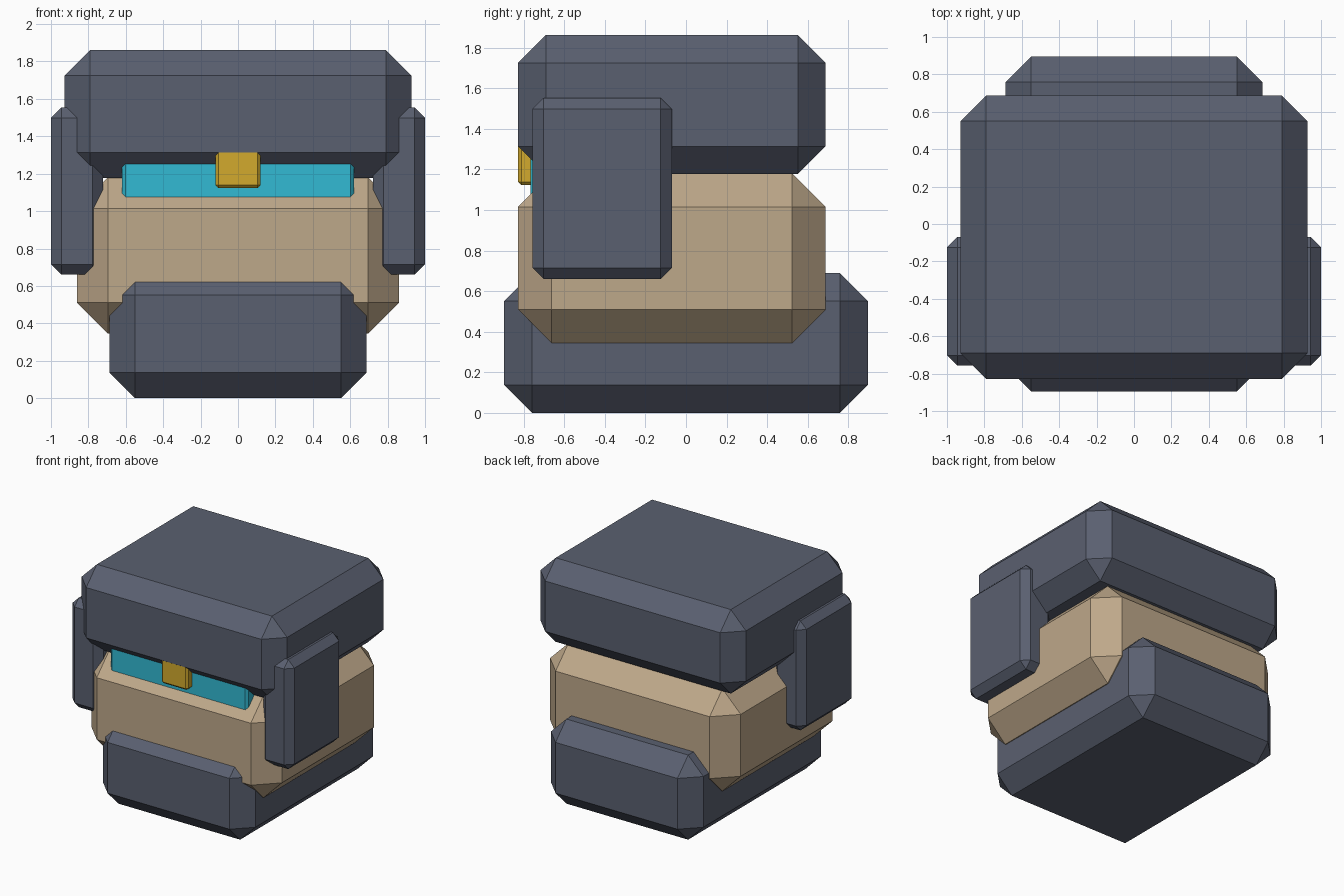
import bpy
import bmesh

if "Cube" in bpy.data.objects:
    bpy.data.objects.remove(bpy.data.objects["Cube"])


def srgb(r, g, b):
    def lin(c):
        c /= 255
        return c / 12.92 if c <= 0.04045 else ((c + 0.055) / 1.055) ** 2.4
    return (lin(r), lin(g), lin(b), 1.0)


def material(name, colour):
    m = bpy.data.materials.new(name)
    m.diffuse_color = srgb(*colour)
    m.use_nodes = True
    m.node_tree.nodes["Principled BSDF"].inputs["Base Color"].default_value = m.diffuse_color
    return m


slate = material("slate grey", (90, 96, 112))
tan = material("tan", (190, 168, 138))
cyan = material("cyan", (50, 186, 212))
gold = material("gold", (210, 170, 45))


def chamfered_box(name, x, y, z, chamfer, mat):
    """Box spanning the given (min, max) ranges with flat chamfered edges."""
    bm = bmesh.new()
    bmesh.ops.create_cube(bm, size=1)
    for v in bm.verts:
        for i, (lo, hi) in enumerate((x, y, z)):
            v.co[i] = lo if v.co[i] < 0 else hi
    bmesh.ops.bevel(bm, geom=bm.edges[:], offset=chamfer, segments=1,
                    affect='EDGES', profile=0.5)
    bmesh.ops.recalc_face_normals(bm, faces=bm.faces[:])
    mesh = bpy.data.meshes.new(name)
    bm.to_mesh(mesh)
    bm.free()
    mesh.materials.append(mat)
    obj = bpy.data.objects.new(name, mesh)
    bpy.context.collection.objects.link(obj)
    return obj


# Foot block, middle body and top cap
chamfered_box("base", (-0.688, 0.688), (-0.896, 0.896), (0, 0.69), 0.138, slate)
chamfered_box("body", (-0.86, 0.86), (-0.828, 0.688), (0.345, 1.18), 0.165, tan)
chamfered_box("cap", (-0.927, 0.927), (-0.828, 0.688), (1.177, 1.862), 0.137, slate)

# Side guards
for side, s in (("right", 1), ("left", -1)):
    chamfered_box(side + "_guard", tuple(sorted((0.722 * s, 1.0 * s))),
                  (-0.757, -0.07), (0.66, 1.553), 0.055, slate)

# Visor in the gap and the small clasp in front of it
chamfered_box("visor", (-0.62, 0.62), (-0.767, -0.62), (1.03, 1.30), 0.018, cyan)
chamfered_box("clasp", (-0.12, 0.12), (-0.827, -0.70), (1.123, 1.36), 0.016, gold)
